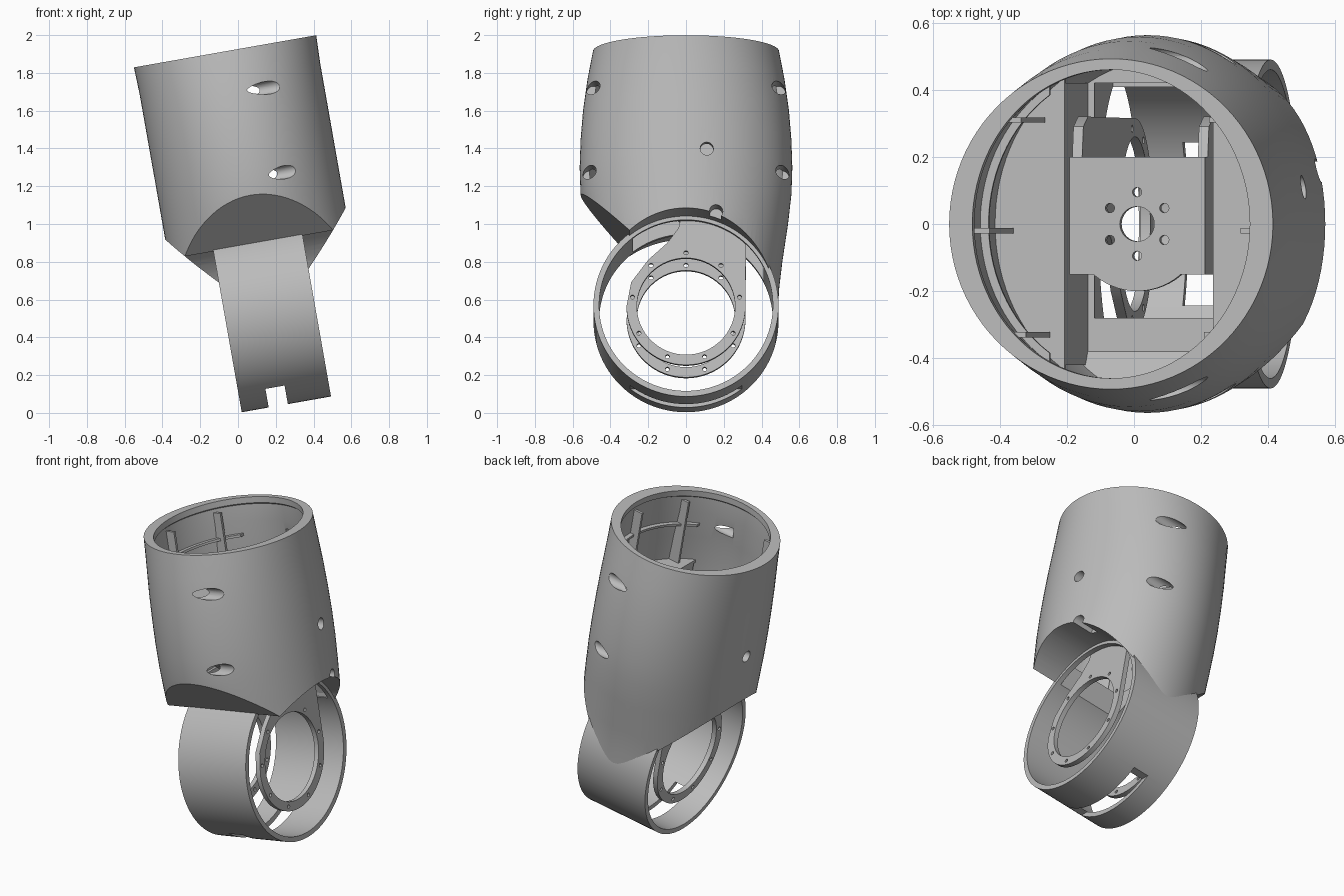
import bpy, bmesh, math
from mathutils import Matrix, Vector

if "Cube" in bpy.data.objects:
    bpy.data.objects.remove(bpy.data.objects["Cube"])

grey = bpy.data.materials.new("light_grey")
grey.use_nodes = True
grey.diffuse_color = (0.5, 0.5, 0.5, 1)
grey.node_tree.nodes["Principled BSDF"].inputs["Base Color"].default_value = (0.5, 0.5, 0.5, 1)

CX = 0.265        # body axis
HUB = 0.49        # height of the hub axis
SEG = 96
TILT = Matrix.Rotation(math.radians(-10), 4, 'Y')
parts = []


def make(name, bm, keep=True):
    bmesh.ops.recalc_face_normals(bm, faces=bm.faces)
    me = bpy.data.meshes.new(name)
    bm.to_mesh(me)
    bm.free()
    me.materials.append(grey)
    ob = bpy.data.objects.new(name, me)
    bpy.context.collection.objects.link(ob)
    if keep:
        parts.append(ob)
    else:
        ob.hide_render = True
    return ob


def box(name, x, y, z, keep=True):
    bm = bmesh.new()
    size = Matrix.Diagonal((x[1] - x[0], y[1] - y[0], z[1] - z[0], 1))
    mid = Vector((sum(x) / 2, sum(y) / 2, sum(z) / 2))
    bmesh.ops.create_cube(bm, size=1, matrix=Matrix.Translation(mid) @ size)
    return make(name, bm, keep)


def wedge(height):
    """Big block filling everything below the 45 degree front slope."""
    bm = bmesh.new()
    off = math.sqrt(2)
    at = Matrix.Translation((CX, -off, height - off)) @ Matrix.Rotation(math.pi / 4, 4, 'X')
    bmesh.ops.create_cube(bm, size=4, matrix=at)
    return make("slope_cut", bm, False)


def cylinder(name, r, depth, at, keep, seg):
    bm = bmesh.new()
    bmesh.ops.create_cone(bm, cap_ends=True, segments=seg, radius1=r, radius2=r,
                          depth=depth, matrix=at)
    return make(name, bm, keep)


def rod(name, r, x, y, z, keep=False, seg=24):
    """Cylinder lying along x."""
    at = Matrix.Translation((sum(x) / 2, y, z)) @ Matrix.Rotation(math.pi / 2, 4, 'Y')
    return cylinder(name, r, x[1] - x[0], at, keep, seg)


def post(name, r, z, x, y, seg=24):
    """Upright cylinder."""
    return cylinder(name, r, z[1] - z[0], Matrix.Translation((x, y, sum(z) / 2)), False, seg)


def loft(name, sections, keep=True):
    """Closed stack of ellipses (z, rx, ry)."""
    bm = bmesh.new()
    rings = []
    for z, rx, ry in sections:
        angles = [2 * math.pi * i / SEG for i in range(SEG)]
        rings.append([bm.verts.new((CX + rx * math.cos(a), ry * math.sin(a), z)) for a in angles])
    for a, b in zip(rings, rings[1:]):
        for i in range(SEG):
            j = (i + 1) % SEG
            bm.faces.new((a[i], a[j], b[j], b[i]))
    bmesh.ops.triangulate(bm, faces=bm.faces[:])
    bm.faces.new(rings[0][::-1])
    bm.faces.new(rings[-1])
    return make(name, bm, keep)


def combine(ob, other, op='DIFFERENCE'):
    mod = ob.modifiers.new("bool", 'BOOLEAN')
    mod.operation, mod.object, mod.solver = op, other, 'EXACT'
    bpy.context.view_layer.update()
    dg = bpy.context.evaluated_depsgraph_get()
    me = bpy.data.meshes.new_from_object(ob.evaluated_get(dg))
    ob.modifiers.clear()
    ob.data = me
    bpy.data.objects.remove(other)


# Barrel shell with sloped front, arched underside and hollow interior
profile = [(0.46, 0.485), (0.62, 0.493), (0.765, 0.51), (0.967, 0.54), (1.126, 0.558),
           (1.27, 0.563), (1.42, 0.558), (1.58, 0.545), (1.75, 0.521), (1.897, 0.4925)]
body = loft("body_shell", [(z, 0.485 if z < 1.8 else 0.49, ry) for z, ry in profile])
combine(body, wedge(0.566))
combine(body, rod("arch_cut", 0.48, (-1, 2), 0, HUB, seg=SEG))
inner = [(1.02, 0.435, 0.49)] + [(z, 0.435, ry - 0.05) for z, ry in profile if 1.1 < z < 1.8]
inner += [(1.85, 0.435, 0.471), (1.86, 0.42, 0.46), (1.95, 0.42, 0.46)]
cavity = loft("cavity", inner, False)
combine(cavity, wedge(0.64))
combine(body, cavity)

# Grazing screw pockets on both flanks, then the side wall holes
for s in (-1, 1):
    combine(body, rod("pocket", 0.035, (0.3, 0.9), s * 0.49, 1.668))
    combine(body, rod("pocket", 0.035, (0.3, 0.9), s * 0.51, 1.212))
for y, z in ((0.11, 1.29), (0.16, 0.956)):
    combine(body, rod("side_hole", 0.035, (0.6, 0.9), y, z))
combine(body, rod("side_hole", 0.035, (-0.5, -0.1), 0.02, 1.28))

# Outer hub band
band = rod("hub_band", 0.49, (0.02, 0.5), 0, HUB, True, SEG)
combine(band, rod("bore", 0.46, (-0.5, 1), 0, HUB, seg=SEG))
combine(band, box("slot", (0.165, 0.268), (-0.6, 0.6), (-0.1, 0.1), False))

# Opening between barrel and hub
for ob in (body, band):
    combine(ob, box("opening", (0.06, 0.47), (-0.28, 0.42), (0.7, 1.1), False))


# Flanged bracket legs
def leg(name, x):
    outline = [(-0.315 * math.cos(math.pi * i / 32), HUB - 0.315 * math.sin(math.pi * i / 32))
               for i in range(33)]
    outline += [(0.32, 1.3), (0.29, 1.38), (0.2, 1.4), (0.2, 1.44), (-0.15, 1.44), (-0.15, 1.12),
                (-0.02, 1.0), (-0.04, 0.91), (-0.1, 0.83), (-0.2, 0.74), (-0.29, 0.62)]
    bm = bmesh.new()
    face = bm.faces.new([bm.verts.new((x, y, z)) for y, z in outline])
    new = bmesh.ops.extrude_face_region(bm, geom=[face])["geom"]
    bmesh.ops.translate(bm, vec=(0.03, 0, 0),
                        verts=[v for v in new if isinstance(v, bmesh.types.BMVert)])
    ob = make(name, bm)
    combine(ob, rod("bore", 0.26, (x - 0.1, x + 0.1), 0, HUB, seg=64))
    for i in range(9):
        a = math.pi / 2 + 2 * math.pi * i / 9
        combine(ob, rod("bolt", 0.011, (x - 0.1, x + 0.1), 0.288 * math.cos(a),
                        HUB + 0.288 * math.sin(a), seg=12))


leg("right_flange_leg", 0.06)
leg("left_flange_leg", 0.44)

# Mounting plate across the legs
plate = box("mount_plate", (0.06, 0.47), (-0.15, 0.2), (1.42, 1.45))
combine(plate, post("boss", 0.2, (1.42, 1.45), CX, 0, seg=64), 'UNION')
combine(plate, post("shaft_hole", 0.052, (1.3, 1.6), CX, 0, seg=32))
for i in range(6):
    a = math.pi / 6 + math.pi * i / 3
    combine(plate, post("bolt", 0.014, (1.3, 1.6), CX + 0.095 * math.cos(a),
                        0.095 * math.sin(a), seg=16))

# Interior shelves, chord walls, wall ribs and gussets on both sides
for side, s in (("right", -1), ("left", 1)):
    edge = CX + s * 0.225
    trim = sorted((CX - s, edge))
    shelf = loft(side + "_shelf", [(1.4, 0.445, 0.515), (1.42, 0.445, 0.515)])
    combine(shelf, box("shelf_trim", trim, (-1, 1), (1.2, 1.6), False))
    box(side + "_chord_wall", sorted((edge, edge + s * 0.02)), (-0.42, 0.42), (1.01, 1.41))
    rib = loft(side + "_wall_rib", [(1.66, 0.445, 0.495), (1.675, 0.445, 0.495)])
    combine(rib, loft("rib_inner", [(1.6, 0.41, 0.46), (1.7, 0.41, 0.46)], False))
    combine(rib, box("rib_trim", trim, (-1, 1), (1.5, 1.8), False))
    for n, y in enumerate((-0.33, -0.02, 0.31)):
        wall = 0.445 * math.sqrt(1 - (y / 0.5) ** 2)
        x = sorted((CX + s * (wall + 0.01), CX + s * (wall - 0.065)))
        box(f"{side}_gusset_{n}", x, (y - 0.008, y + 0.008), (1.41, 1.83))

# Tilt the whole assembly and smooth the rounded surfaces
bpy.ops.object.select_all(action='DESELECT')
for ob in parts:
    ob.data.transform(TILT)
    ob.select_set(True)
bpy.context.view_layer.objects.active = body
bpy.ops.object.shade_smooth_by_angle(angle=math.radians(30))
